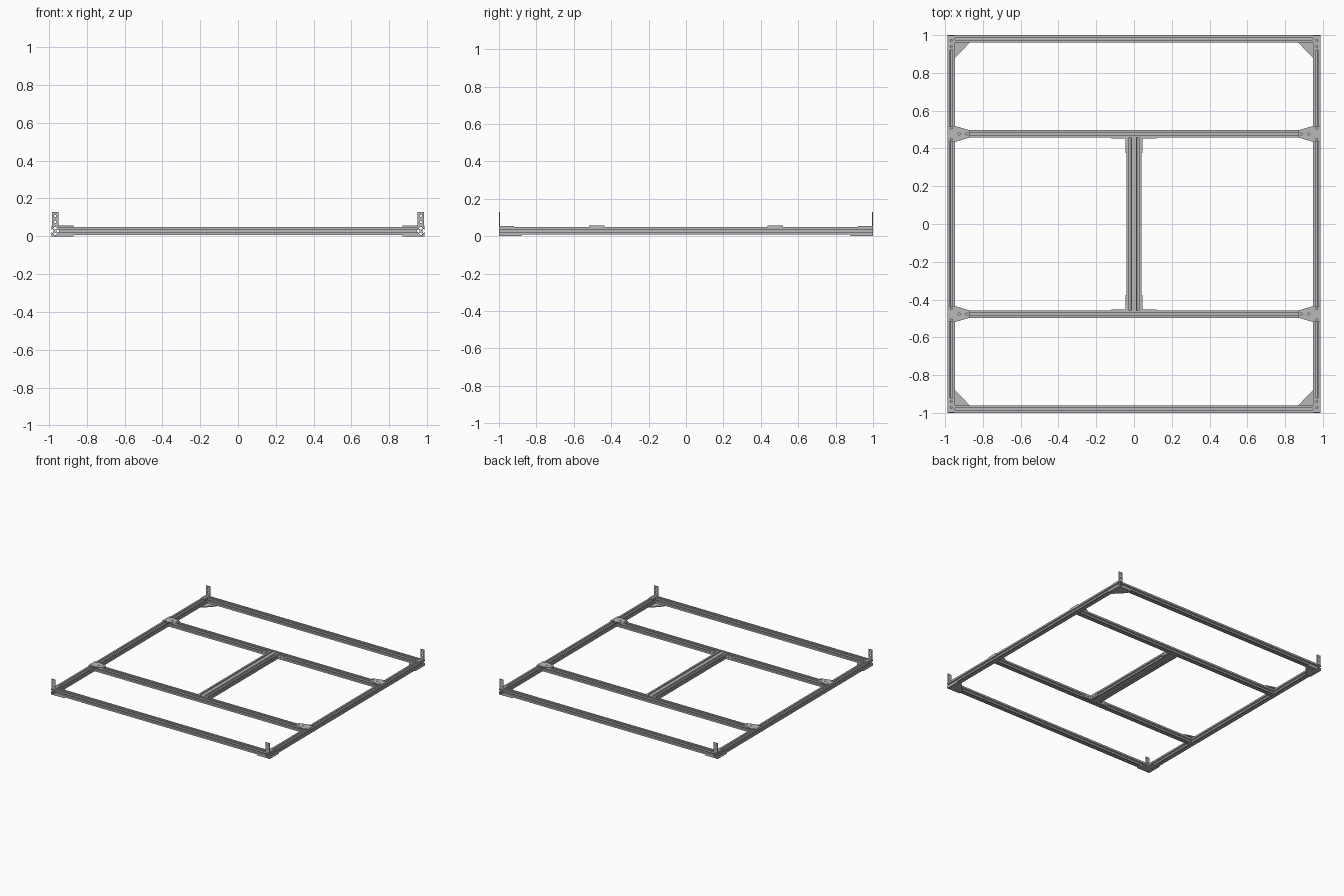
import bpy, bmesh
from math import cos, sin, pi
from mathutils import Matrix, Vector

if "Cube" in bpy.data.objects:
    bpy.data.objects.remove(bpy.data.objects["Cube"], do_unlink=True)

S = 0.04            # rail section
PLATE = 0.008       # gusset thickness
BASE = PLATE        # underside of the rails
MID_Z = BASE + S / 2
TOP_Z = BASE + S
HALF_X, HALF_Y = 0.987, 1.0
SIDE_X = HALF_X - S / 2
CROSS_Y = 0.477
LEG, LEG_W, LEG_T = 0.08, 0.034, 0.005   # angle bracket

metal = bpy.data.materials.new("grey aluminium")
metal.use_nodes = True
GREY = (0.48, 0.48, 0.48, 1)
metal.diffuse_color = GREY
metal.node_tree.nodes["Principled BSDF"].inputs["Base Color"].default_value = GREY


def frame(origin, x_axis, z_axis):
    x, z = Vector(x_axis), Vector(z_axis)
    m = Matrix((x, z.cross(x), z)).transposed().to_4x4()
    m.translation = origin
    return m


def circle(x, y, r, n=16):
    return [(x + r * cos(2 * pi * i / n), y + r * sin(2 * pi * i / n)) for i in range(n)]


def prism(loops, depth, matrix):
    """Filled outline with holes, extruded evenly about its own plane."""
    curve = bpy.data.curves.new("outline", "CURVE")
    curve.dimensions, curve.fill_mode = "2D", "BOTH"
    curve.extrude = depth / 2
    for loop in loops:
        spline = curve.splines.new("POLY")
        spline.points.add(len(loop) - 1)
        for point, (x, y) in zip(spline.points, loop):
            point.co = (x, y, 0, 1)
        spline.use_cyclic_u = True
    temp = bpy.data.objects.new("outline", curve)
    bpy.context.scene.collection.objects.link(temp)
    deps = bpy.context.evaluated_depsgraph_get()
    mesh = bpy.data.meshes.new_from_object(temp.evaluated_get(deps))
    bpy.data.objects.remove(temp, do_unlink=True)
    bpy.data.curves.remove(curve)
    mesh.transform(matrix)
    return mesh


def part(name, pieces, matrix=Matrix()):
    bm = bmesh.new()
    for piece in pieces:
        mesh = prism(*piece)
        bm.from_mesh(mesh)
        bpy.data.meshes.remove(mesh)
    bmesh.ops.remove_doubles(bm, verts=bm.verts, dist=1e-5)
    bmesh.ops.recalc_face_normals(bm, faces=bm.faces)
    bm.transform(matrix)
    mesh = bpy.data.meshes.new(name)
    bm.to_mesh(mesh)
    bm.free()
    mesh.materials.clear()
    mesh.materials.append(metal)
    for poly in mesh.polygons:
        poly.material_index = 0
        poly.use_smooth = False
    obj = bpy.data.objects.new(name, mesh)
    bpy.context.scene.collection.objects.link(obj)
    return obj


# Slotted rail section: half of one T-slot as (offset, depth), then mirrored
HALF_SLOT = [(-0.15, 0), (-0.15, 0.09), (-0.275, 0.09), (-0.275, 0.15), (-0.13, 0.3)]
SLOT = HALF_SLOT + [(-t, d) for t, d in reversed(HALF_SLOT)]


def section(cells):
    outline = []
    for side in range(4):
        count, half = (cells, 0.5) if side % 2 == 0 else (1, cells / 2)
        face = [(c - (count - 1) / 2 + t, d - half) for c in range(count) for t, d in SLOT]
        face.append((count / 2, -half))
        turn = Matrix.Rotation(side * pi / 2, 2)
        outline += [tuple(turn @ Vector(p) * S) for p in face]
    bores = [circle((c - (cells - 1) / 2) * S, 0, 0.11 * S) for c in range(cells)]
    return [outline] + bores


def rail(name, centre, length, along_x, cells=1):
    axes = ((0, 1, 0), (1, 0, 0)) if along_x else ((1, 0, 0), (0, -1, 0))
    part(name, [(section(cells), length, frame(centre, *axes))])


def angle_bracket(name, origin, x_axis, z_axis):
    """Two drilled legs meeting at the origin, along local x and z."""
    def leg(start):
        w = LEG_W / 2
        plate = [(start, -w), (LEG, -w), (LEG, w), (start, w)]
        return [plate] + [circle(LEG * f, 0, 0.006) for f in (0.35, 0.75)]
    lying = (leg(0), LEG_T, Matrix.Translation((0, 0, LEG_T / 2)))
    standing = (leg(LEG_T), LEG_T, frame((LEG_T / 2, 0, 0), (0, 0, 1), (1, 0, 0)))
    part(name, [lying, standing], frame(origin, x_axis, z_axis))


def gusset(name, outline, holes, sx, sy, z):
    """Flat drilled plate drawn in the left back quarter, mirrored by sign."""
    loops = [outline] + [circle(x, y, 0.006) for x, y in holes]
    loops = [[(x * sx, y * sy) for x, y in loop] for loop in loops]
    part(name, [(loops, PLATE, Matrix.Translation((0, 0, z)))])


# Rails
inner = 2 * (HALF_X - S)
for sx, side in ((1, "left"), (-1, "right")):
    rail(side + "_side_rail", (sx * SIDE_X, 0, MID_Z), 2 * HALF_Y, False)
for sy, end in ((-1, "front"), (1, "back")):
    rail(end + "_end_rail", (0, sy * (HALF_Y - S / 2), MID_Z), inner, True)
    rail(end + "_cross_rail", (0, sy * CROSS_Y, MID_Z), inner, True)
rail("centre_double_rail", (0, 0, MID_Z), 2 * CROSS_Y - S, False, cells=2)

# Plate outlines
IN_X, IN_Y = HALF_X - S, HALF_Y - S
CORNER = [(HALF_X, HALF_Y), (0.87, HALF_Y), (0.87, IN_Y), (IN_X, 0.88), (HALF_X, 0.88)]
CORNER_HOLES = [(SIDE_X, 0.98), (SIDE_X, 0.94), (SIDE_X, 0.9), (0.927, 0.98), (0.89, 0.98)]
TEE = [(HALF_X, CROSS_Y + 0.042), (IN_X, CROSS_Y + 0.042), (0.87, CROSS_Y + 0.019),
       (0.87, CROSS_Y - 0.019), (IN_X, CROSS_Y - 0.042), (HALF_X, CROSS_Y - 0.042)]
TEE_HOLES = [(SIDE_X, CROSS_Y + 0.03), (SIDE_X, CROSS_Y - 0.03),
             (0.925, CROSS_Y), (0.885, CROSS_Y)]

# Gussets and brackets at each quarter
for sx, side in ((1, "left"), (-1, "right")):
    for sy, end in ((-1, "front"), (1, "back")):
        tag = end + "_" + side
        gusset(tag + "_corner_gusset", CORNER, CORNER_HOLES, sx, sy, BASE - PLATE / 2)
        gusset(tag + "_tee_gusset", TEE, TEE_HOLES, sx, sy, TOP_Z + PLATE / 2)
        angle_bracket(tag + "_upright_bracket", (sx * SIDE_X, sy * HALF_Y, TOP_Z),
                      (0, -sy, 0), (0, 0, 1))
        angle_bracket(tag + "_centre_bracket", (sx * S, sy * (CROSS_Y - S / 2), MID_Z),
                      (sx, 0, 0), (0, -sy, 0))
